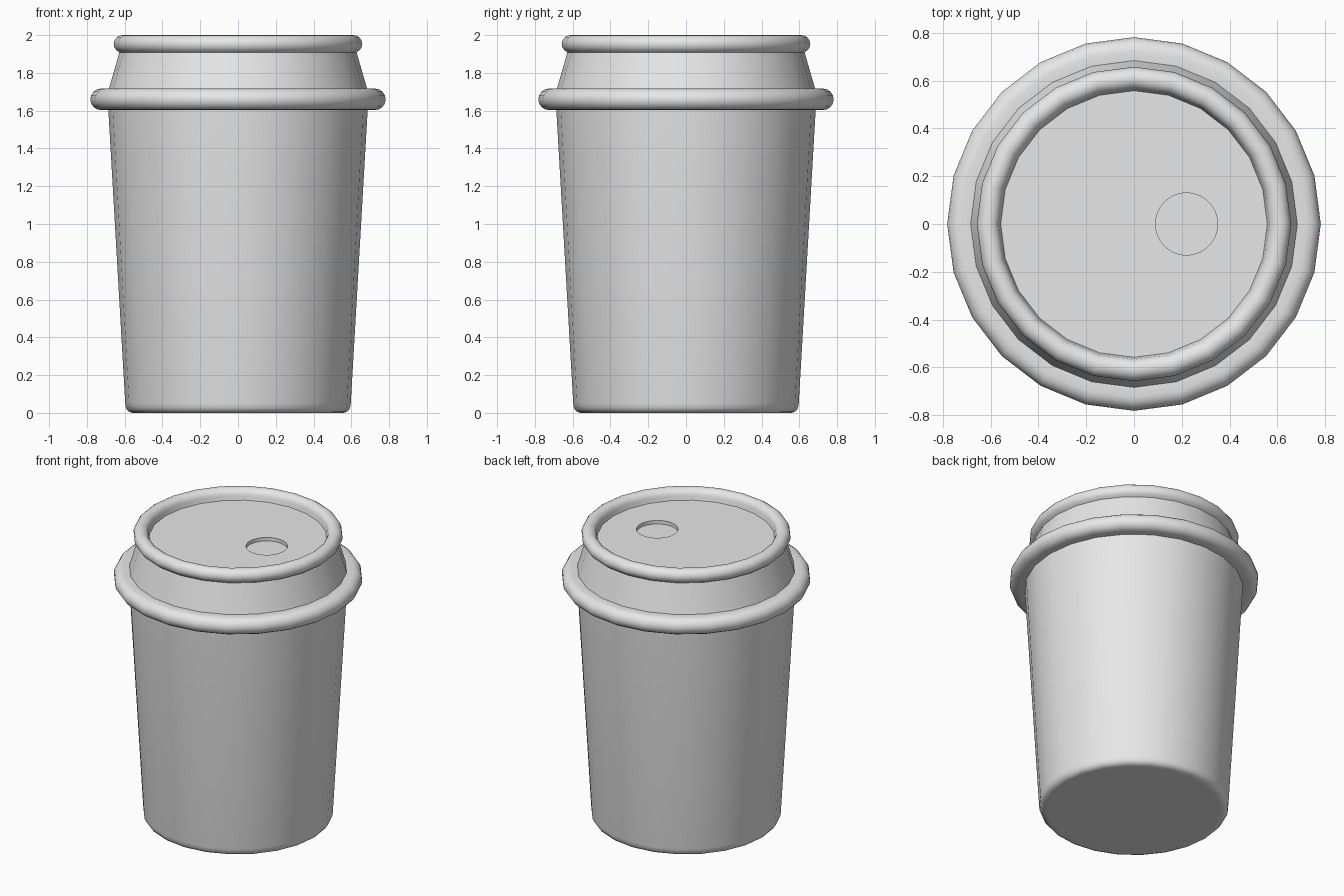
import bpy, bmesh
from math import sin, cos, pi, radians

cube = bpy.data.objects.get("Cube")
if cube:
    bpy.data.objects.remove(cube, do_unlink=True)

SIDES = 24

grey = bpy.data.materials.new("light grey")
grey.use_nodes = True
grey.diffuse_color = (0.8, 0.8, 0.8, 1)
grey.node_tree.nodes["Principled BSDF"].inputs["Base Color"].default_value = (0.8, 0.8, 0.8, 1)


def ring(bm, radius, z, n=SIDES, cx=0.0):
    return [bm.verts.new((cx + radius * cos(2 * pi * i / n), radius * sin(2 * pi * i / n), z))
            for i in range(n)]


def skin(bm, lower, upper):
    n = len(lower)
    for i in range(n):
        j = (i + 1) % n
        bm.faces.new((lower[i], lower[j], upper[j], upper[i]))


def loop_edges(bm, verts):
    return [bm.edges.get((verts[i - 1], verts[i])) or bm.edges.new((verts[i - 1], verts[i]))
            for i in range(len(verts))]


def finish(bm, name):
    mesh = bpy.data.meshes.new(name)
    bm.to_mesh(mesh)
    bm.free()
    obj = bpy.data.objects.new(name, mesh)
    bpy.context.collection.objects.link(obj)
    mesh.materials.append(grey)
    bpy.ops.object.select_all(action="DESELECT")
    obj.select_set(True)
    bpy.context.view_layer.objects.active = obj
    bpy.ops.object.shade_smooth_by_angle(angle=radians(35))
    return obj


def lathe(name, profile, cap_base=False):
    bm = bmesh.new()
    rings = [ring(bm, r, z) for r, z in profile]
    for a, b in zip(rings, rings[1:]):
        skin(bm, a, b)
    if cap_base:
        bm.faces.new(rings[0][::-1])
    return finish(bm, name)


def arc(r, z, radius, start, end, steps):
    angles = [radians(start + (end - start) * i / steps) for i in range(steps + 1)]
    return [(r + radius * cos(a), z + radius * sin(a)) for a in angles]


# Tapered cup with a softened foot
lathe("cup_body", [(0.54, 0), (0.56, 0), (0.58, 0.008), (0.593, 0.025), (0.597, 0.05),
                   (0.688, 1.63)], cap_base=True)

# Lid: lower bead, sloped wall and rolled top rim
lathe("lid_shell", [(0.68, 1.603)]
      + arc(0.725, 1.66, 0.057, -90, 90, 8)
      + [(0.684, 1.715), (0.628, 1.908)]
      + arc(0.611, 1.953, 0.047, -65, 180, 11)
      + [(0.558, 1.93)])

# Sunken lid panel with a round sip recess
bm = bmesh.new()
edge = ring(bm, 0.56, 1.93)
mouth = ring(bm, 0.13, 1.93, 40, 0.22)
bmesh.ops.triangle_fill(bm, use_beauty=True, normal=(0, 0, 1),
                        edges=loop_edges(bm, edge) + loop_edges(bm, mouth))
floor = ring(bm, 0.13, 1.905, 40, 0.22)
skin(bm, mouth, floor)
bm.faces.new(floor)
bmesh.ops.recalc_face_normals(bm, faces=bm.faces)
bm.faces.ensure_lookup_table()
bm.normal_update()
if bm.faces[-1].normal.z < 0:
    bmesh.ops.reverse_faces(bm, faces=bm.faces)
finish(bm, "lid_panel")
